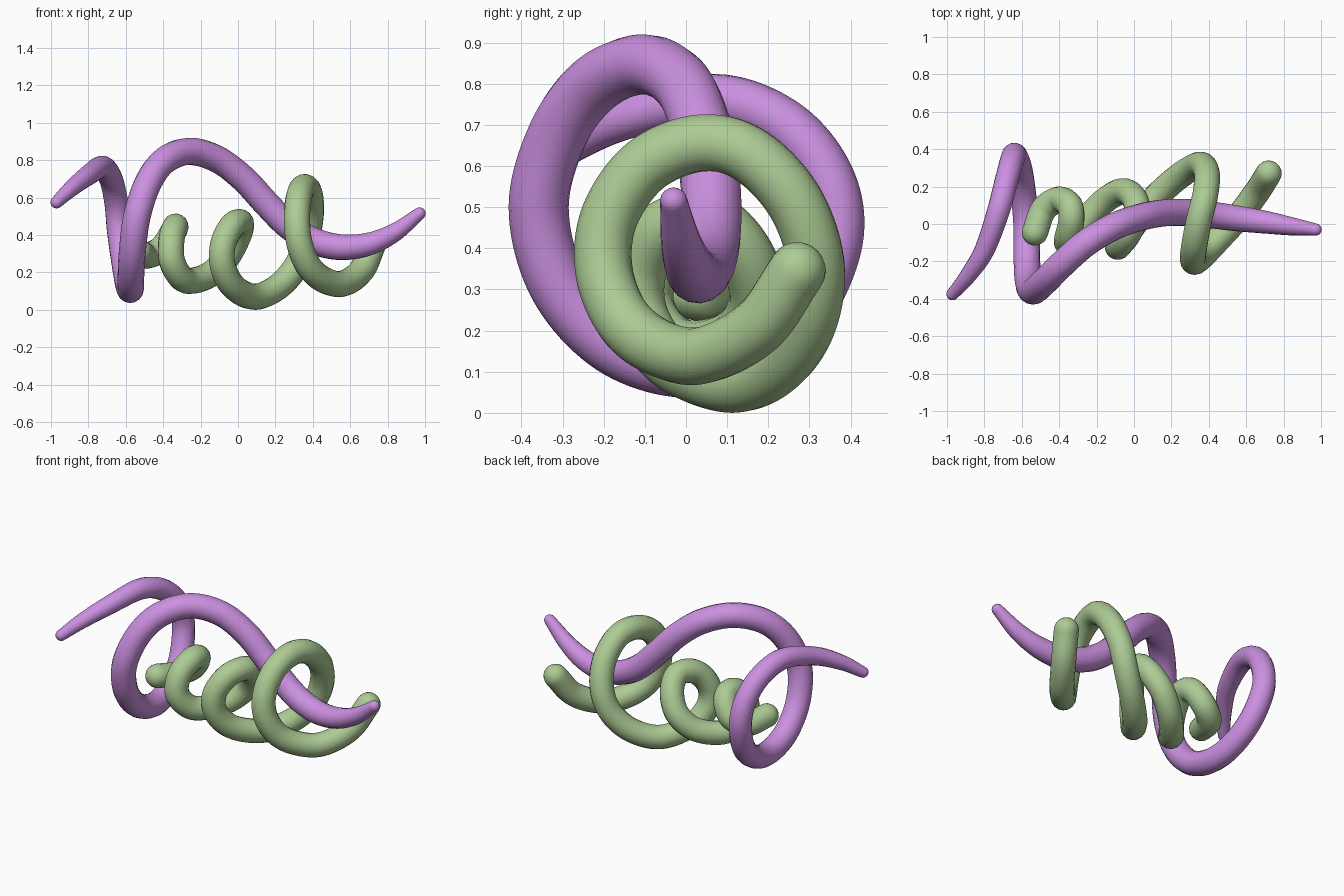
import bpy, math
from mathutils import Vector


def catmull(a, b, c, d, t):
    # centripetal-style smooth interpolation (uniform Catmull-Rom)
    return 0.5 * (2 * b + (c - a) * t + (2 * a - 5 * b + 4 * c - d) * t ** 2
                  + (3 * b - a - 3 * c + d) * t ** 3)


def tube(name, pts, color, steps=10, cap=6):
    """Smooth round-ended tube through (x, y, z, radius) points."""
    p = [Vector(q) for q in pts]
    p = [2 * p[0] - p[1]] + p + [2 * p[-1] - p[-2]]
    path = []
    for i in range(1, len(p) - 2):
        path += [catmull(p[i - 1], p[i], p[i + 1], p[i + 2], k / steps) for k in range(steps)]
    path.append(p[-2])

    # domed ends: extra rings shrinking along the end tangent
    def dome(end, inner):
        d = (end.to_3d() - inner.to_3d()).normalized()
        out = []
        for k in range(1, cap + 1):
            a = math.pi / 2 * k / cap
            q = end.to_3d() + d * end.w * math.sin(a)
            out.append(Vector((*q, max(end.w * math.cos(a), 0.0005))))
        return out

    path = dome(path[0], path[1])[::-1] + path + dome(path[-1], path[-2])

    cu = bpy.data.curves.new(name, 'CURVE')
    cu.dimensions = '3D'
    cu.bevel_depth = 1.0
    cu.bevel_resolution = 6
    cu.use_fill_caps = True
    sp = cu.splines.new('POLY')
    sp.points.add(len(path) - 1)
    for pt, q in zip(sp.points, path):
        pt.co = (q.x, q.y, q.z, 1)
        pt.radius = q.w
    ob = bpy.data.objects.new(name, cu)
    bpy.context.collection.objects.link(ob)
    bpy.ops.object.select_all(action='DESELECT')
    ob.select_set(True)
    bpy.context.view_layer.objects.active = ob
    bpy.ops.object.convert(target='MESH')
    ob = bpy.context.object
    ob.name = name
    bpy.ops.object.shade_smooth()
    mat = bpy.data.materials.new(name + "_color")
    mat.diffuse_color = color
    ob.data.materials.clear()
    ob.data.materials.append(mat)
    return ob


# Purple tapered vine: one big loop, then a long wave
tube("purple_tendril", [
    (-0.97, -0.375, 0.575, 0.033), (-0.89, -0.28, 0.65, 0.044), (-0.80, -0.14, 0.72, 0.054),
    (-0.725, 0.07, 0.763, 0.061), (-0.68, 0.24, 0.70, 0.063), (-0.65, 0.345, 0.57, 0.065),
    (-0.635, 0.365, 0.42, 0.066), (-0.61, 0.29, 0.25, 0.067), (-0.59, 0.15, 0.14, 0.068),
    (-0.575, -0.01, 0.107, 0.07), (-0.573, -0.18, 0.165, 0.071), (-0.565, -0.31, 0.31, 0.072),
    (-0.54, -0.358, 0.50, 0.073), (-0.48, -0.31, 0.68, 0.073), (-0.39, -0.22, 0.80, 0.073),
    (-0.26, -0.105, 0.847, 0.073), (-0.11, -0.015, 0.805, 0.073), (0.03, 0.035, 0.70, 0.073),
    (0.15, 0.058, 0.57, 0.073), (0.27, 0.062, 0.45, 0.073), (0.40, 0.05, 0.37, 0.072),
    (0.55, 0.03, 0.335, 0.069), (0.70, 0.01, 0.352, 0.061), (0.84, -0.012, 0.415, 0.049),
    (0.97, -0.03, 0.515, 0.033)], (0.60, 0.28, 0.75, 1))

# Green coil: three turns growing in size along x
G = 0.07
tube("green_coil", [(x, y, z, G) for x, y, z in [
    (-0.53, -0.045, 0.31), (-0.485, 0.075, 0.29), (-0.405, 0.13, 0.33), (-0.345, 0.10, 0.42),
    (-0.335, 0.02, 0.443), (-0.355, -0.07, 0.38), (-0.355, -0.10, 0.27), (-0.31, -0.05, 0.18),
    (-0.25, 0.03, 0.155), (-0.15, 0.13, 0.19), (-0.06, 0.175, 0.28), (0.0, 0.14, 0.39),
    (0.015, 0.06, 0.465), (-0.03, -0.05, 0.45), (-0.08, -0.115, 0.35), (-0.08, -0.11, 0.23),
    (-0.02, -0.03, 0.12), (0.09, 0.115, 0.07), (0.21, 0.23, 0.12), (0.31, 0.30, 0.23),
    (0.365, 0.315, 0.37), (0.39, 0.26, 0.52), (0.38, 0.15, 0.63), (0.35, 0.03, 0.655),
    (0.325, -0.10, 0.60), (0.315, -0.185, 0.48), (0.33, -0.20, 0.35), (0.38, -0.155, 0.23),
    (0.46, -0.07, 0.16), (0.56, 0.04, 0.14), (0.66, 0.175, 0.21), (0.72, 0.27, 0.345)]],
    (0.42, 0.60, 0.30, 1))
